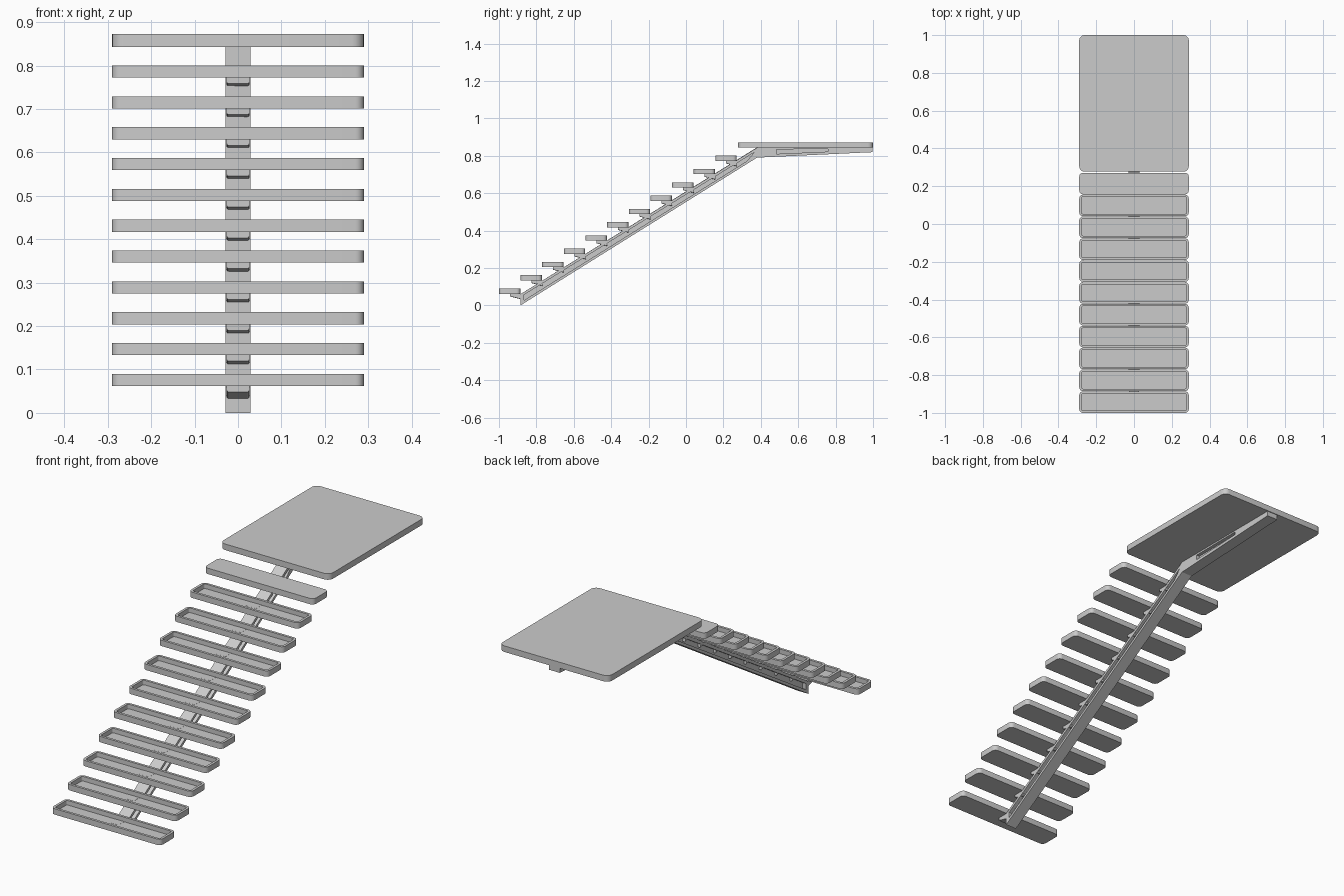
import bpy, bmesh
from math import cos, sin, pi

if "Cube" in bpy.data.objects:
    bpy.data.objects.remove(bpy.data.objects["Cube"])

HALF_W = 0.29            # half width of treads and landing
RISE, RUN = 0.071, 0.1157
DEPTH, THICK = 0.114, 0.028
STEPS = 11


def finish(name, bm, smooth=False):
    bmesh.ops.recalc_face_normals(bm, faces=bm.faces)
    mesh = bpy.data.meshes.new(name)
    bm.to_mesh(mesh)
    bm.free()
    ob = bpy.data.objects.new(name, mesh)
    bpy.context.collection.objects.link(ob)
    if smooth:
        bpy.ops.object.select_all(action='DESELECT')
        bpy.context.view_layer.objects.active = ob
        ob.select_set(True)
        bpy.ops.object.shade_smooth_by_angle()
    return ob


def rounded_loop(bm, y0, y1, z, r, inset=0.0, seg=5):
    """Ring of verts along a rounded rectangle."""
    x, a, b = HALF_W - inset, y0 + inset, y1 - inset
    r = max(r - inset, 0.006)
    corners = [(x - r, b - r, 0), (r - x, b - r, 1), (r - x, a + r, 2), (x - r, a + r, 3)]
    return [bm.verts.new((cx + r * cos((q + k / seg) * pi / 2),
                          cy + r * sin((q + k / seg) * pi / 2), z))
            for cx, cy, q in corners for k in range(seg + 1)]


def bridge(bm, a, b):
    n = len(a)
    for i in range(n):
        bm.faces.new((a[i], a[(i + 1) % n], b[(i + 1) % n], b[i]))


def slab(name, y0, y1, z0, z1, r, tray=False):
    """Rounded plate, optionally hollowed from above into a tray."""
    bm = bmesh.new()
    loops = [rounded_loop(bm, y0, y1, z0, r), rounded_loop(bm, y0, y1, z1, r)]
    if tray:
        loops += [rounded_loop(bm, y0, y1, z1, r, 0.012),
                  rounded_loop(bm, y0, y1, z0 + 0.006, r, 0.012)]
    for a, b in zip(loops, loops[1:]):
        bridge(bm, a, b)
    bm.faces.new(loops[0])
    bm.faces.new(loops[-1])
    finish(name, bm, True)


def bracket(name, y0, zb):
    """Small tapered arm between the beam and a tread."""
    prof = [(y0 + 0.058, zb + 0.0065), (y0 + 0.058, zb - 0.014),
            (y0 + 0.117, zb - 0.029), (y0 + 0.113, zb + 0.0065)]
    bm = bmesh.new()
    left = [bm.verts.new((-0.026, y, z)) for y, z in prof]
    right = [bm.verts.new((0.026, y, z)) for y, z in prof]
    bridge(bm, left, right)
    bm.faces.new(left)
    bm.faces.new(right)
    bottom = [bm.edges.get((s[1], s[2])) for s in (left, right)]
    bmesh.ops.bevel(bm, geom=bottom, offset=0.004, segments=2, affect='EDGES', profile=0.5)
    finish(name, bm)


def beam_section(bm, outer, pocket, half=0.029, web=0.012):
    """Beam length with a recessed pocket on both sides; ends are left open."""
    sides = []
    for s in (-1, 1):
        rim = [bm.verts.new((s * half, y, z)) for y, z in outer]
        lip = [bm.verts.new((s * half, y, z)) for y, z in pocket]
        floor = [bm.verts.new((s * web, y, z)) for y, z in pocket]
        bridge(bm, rim, lip)
        bridge(bm, lip, floor)
        bm.faces.new(floor)
        sides.append(rim)
    return sides


def span(bm, sides, edges):
    l, r = sides
    for i in edges:
        j = (i + 1) % 4
        bm.faces.new((l[i], l[j], r[j], r[i]))


# Central bent beam: sloping stringer and tapered landing arm
bm = bmesh.new()
stringer = beam_section(
    bm, [(-0.885, 0.0), (0.38, 0.79), (0.38, 0.843), (-0.885, 0.06)],
    [(-0.865, 0.028), (0.325, 0.771), (0.365, 0.818), (-0.865, 0.057)])
span(bm, stringer, (0, 2, 3))
arm = beam_section(
    bm, [(0.38, 0.79), (0.996, 0.819), (0.996, 0.845), (0.38, 0.845)],
    [(0.485, 0.81), (0.76, 0.822), (0.76, 0.836), (0.485, 0.834)])
span(bm, arm, (0, 1, 2))
bmesh.ops.remove_doubles(bm, verts=bm.verts, dist=0.003)
finish("central_beam", bm)

# Treads (the top one is solid) and their brackets
for i in range(STEPS):
    y, z = -1 + i * RUN, 0.062 + i * RISE
    slab(f"tread_{i + 1}", y, y + DEPTH, z, z + THICK, 0.02, tray=i < STEPS - 1)
    bracket(f"bracket_{i + 1}", y, z)

# Landing platform
slab("landing", 0.277, 1.0, 0.843, 0.872, 0.028)
